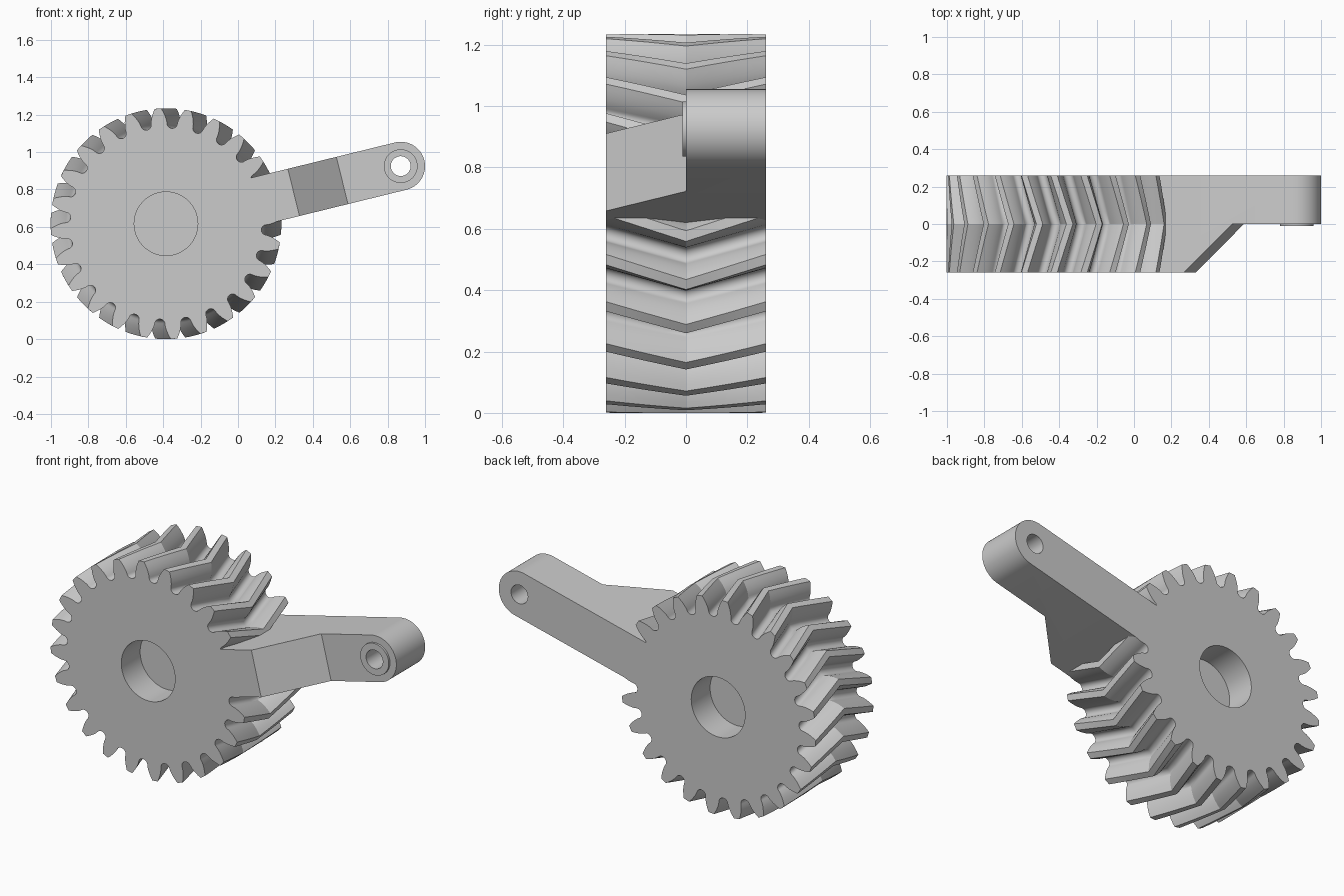
import bpy, bmesh
from math import sin, cos, tan, pi, radians, sqrt, acos, atan2

if "Cube" in bpy.data.objects:
    bpy.data.objects.remove(bpy.data.objects["Cube"])

CX, CZ = -0.385, 0.617            # gear centre
HALF = 0.26                       # half thickness
EX, EZ = 0.87, 0.925              # eye centre
ARM = atan2(EZ - CZ, EX - CX)
LEN = sqrt((EX - CX) ** 2 + (EZ - CZ) ** 2)


def loft(name, rings):
    """Closed solid through matching rings of 3D points."""
    bm = bmesh.new()
    vs = [[bm.verts.new(p) for p in r] for r in rings]
    n = len(vs[0])
    for a, b in zip(vs, vs[1:]):
        for i in range(n):
            j = (i + 1) % n
            bm.faces.new((a[i], a[j], b[j], b[i]))
    bm.faces.new(vs[0])
    bm.faces.new(vs[-1])
    bmesh.ops.recalc_face_normals(bm, faces=bm.faces)
    me = bpy.data.meshes.new(name)
    bm.to_mesh(me)
    bm.free()
    ob = bpy.data.objects.new(name, me)
    bpy.context.collection.objects.link(ob)
    return ob


def arm_pt(u, y, v):
    """Point in arm space: u along the arm, v across it."""
    return (CX + u * cos(ARM) - v * sin(ARM), y, CZ + u * sin(ARM) + v * cos(ARM))


def cylinder(name, x, z, r, y0, y1, n=64):
    return loft(name, [[(x + r * cos(2 * pi * i / n), y, z + r * sin(2 * pi * i / n))
                        for i in range(n)] for y in (y0, y1)])


def cut(ob, *cutters):
    bpy.context.view_layer.objects.active = ob
    for c in cutters:
        c.hide_render = True
        m = ob.modifiers.new("cut", 'BOOLEAN')
        m.operation, m.solver, m.object = 'DIFFERENCE', 'EXACT', c
        bpy.ops.object.modifier_apply(modifier=m.name)


# Involute tooth profile as (radius, angle)
TEETH, R_PITCH, R_TIP, R_ROOT = 24, 0.57, 0.617, 0.511
R_BASE = R_PITCH * cos(radians(20))
PITCH = 2 * pi / TEETH


def inv(r):
    a = acos(min(1, R_BASE / r))
    return tan(a) - a


half = []                         # from gap bottom up to the tooth tip
base = PITCH / 4 + inv(R_PITCH)
for i in range(6):                # rounded root
    t = pi / 2 * (1 - i / 6)
    half.append((R_BASE - (R_BASE - R_ROOT) * sin(t),
                 PITCH / 2 - (PITCH / 2 - base) * cos(t)))
for i in range(6):                # flank
    r = R_BASE + (R_TIP - R_BASE) * i / 5
    half.append((r, base - inv(r)))
tooth = [(r, -a) for r, a in half] + [(r, a) for r, a in half[:0:-1]]
profile = [(r, a + k * PITCH) for k in range(TEETH) for r, a in tooth]

# Herringbone gear: the twist peaks in the middle plane
START, TWIST, STEPS = radians(4), radians(7.8), 4
rings = []
for s in range(-STEPS, STEPS + 1):
    turn = START - TWIST * (1 - abs(s) / STEPS)
    rings.append([(CX + r * cos(a + turn), HALF * s / STEPS, CZ + r * sin(a + turn))
                  for r, a in profile])
gear = loft("herringbone_gear", rings)

# Blind round pocket on each side of the gear
pockets = [cylinder("pocket_cutter", CX, CZ, 0.17, s * (HALF - 0.17), s * 0.4) for s in (-1, 1)]
cut(gear, *pockets)

# Lever arm with rounded eye end
W = 0.13
outline = [(0.49, W), (0.49, -W)] + [(LEN + W * cos(a), W * sin(a))
           for a in [-pi / 2 + pi * i / 32 for i in range(33)]]
arm = loft("lever_arm", [[arm_pt(u, y, v) for u, v in outline] for y in (-HALF, HALF)])
slope = [(0.60, -0.36), (0.97, 0.0), (1.6, 0.0), (1.6, -0.36)]
ramp = loft("ramp_cutter", [[arm_pt(u, y, v) for u, y in slope] for v in (-0.4, 0.4)])

# Raised boss around the eye
boss = cylinder("eye_boss", EX, EZ, 0.09, -0.012, 0)
hole = cylinder("hole_cutter", EX, EZ, 0.053, -0.5, 0.5)
cut(arm, ramp, hole)
cut(boss, hole)

for c in (*pockets, ramp, hole):
    bpy.data.objects.remove(c)
for ob in (gear, arm, boss):
    bpy.ops.object.select_all(action='DESELECT')
    ob.select_set(True)
    bpy.context.view_layer.objects.active = ob
    bpy.ops.object.shade_smooth_by_angle(angle=radians(25))
